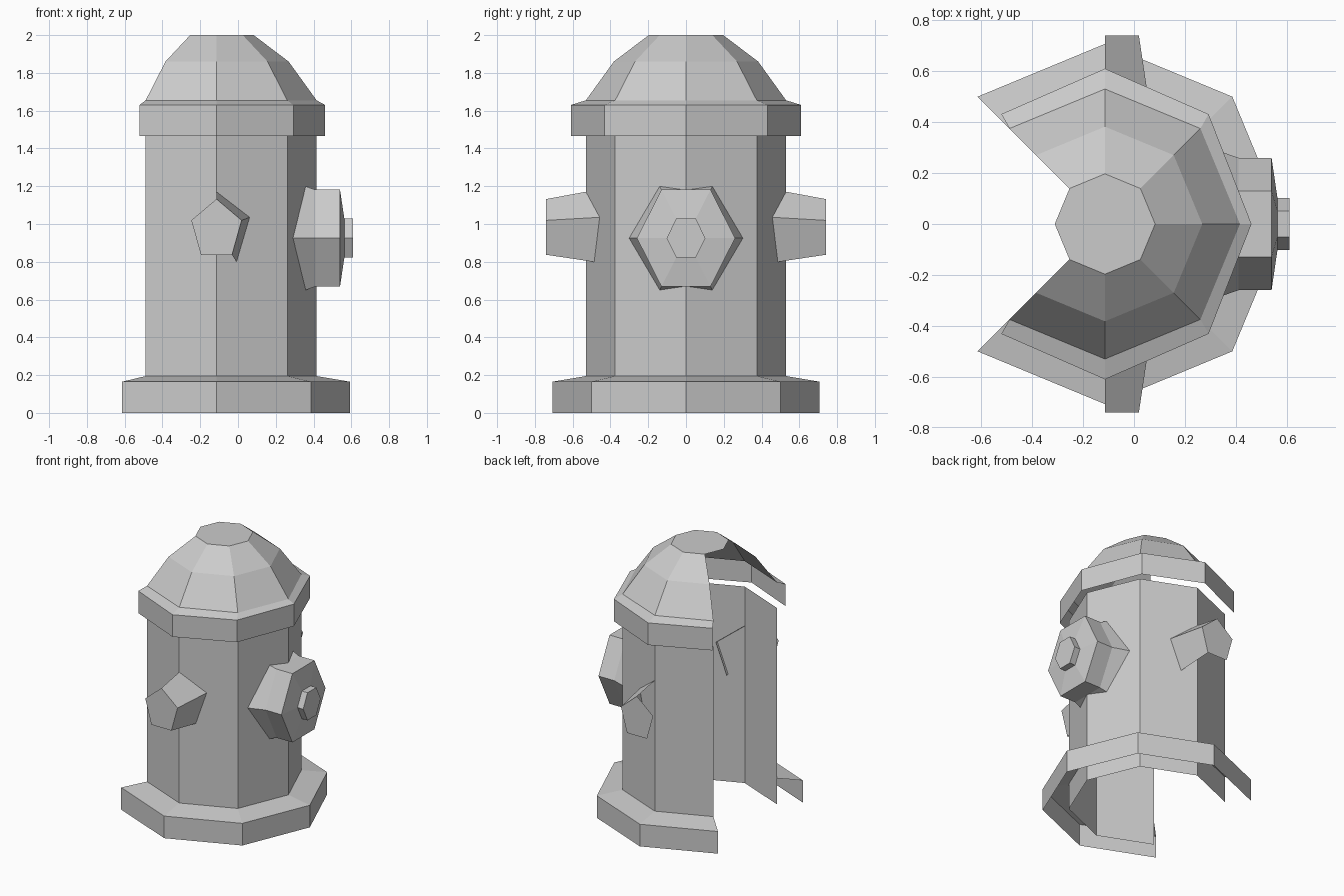
import bpy, bmesh
from math import sin, cos, radians

if "Cube" in bpy.data.objects:
    bpy.data.objects.remove(bpy.data.objects["Cube"])

CX = -0.114          # x of the vertical axis
BODY_R = 0.53


def loft(name, rings, spans, closed=False, cap=False, mirror_y=False):
    """Join successive rings of points; optionally close around and cap the last."""
    bm = bmesh.new()
    vs = [[bm.verts.new(p) for p in ring] for ring in rings]
    n = len(vs[0])
    for a, b in zip(vs, vs[1:]):
        for i in range(n if closed else spans):
            j = (i + 1) % n
            bm.faces.new((a[i], a[j], b[j], b[i]))
    if cap:
        bm.faces.new(vs[-1])
    if mirror_y:
        for v in bm.verts:
            v.co.y *= -1
        bmesh.ops.reverse_faces(bm, faces=bm.faces[:])
    loose = [v for v in bm.verts if not v.link_faces]
    bmesh.ops.delete(bm, geom=loose, context='VERTS')
    me = bpy.data.meshes.new(name)
    bm.to_mesh(me)
    bm.free()
    ob = bpy.data.objects.new(name, me)
    bpy.context.collection.objects.link(ob)
    return ob


def octagon(r, z, sx=1.0):
    # starts at -135 degrees, so the first six spans leave the -x side open
    return [(CX + sx * r * cos(radians(a)), r * sin(radians(a)), z)
            for a in range(-135, 225, 45)]


# Open-backed octagonal shells
loft("barrel", [octagon(BODY_R, 0), octagon(BODY_R, 1.465)], 6)
loft("base_flange", [octagon(0.707, 0), octagon(0.707, 0.165),
                     octagon(BODY_R, 0.195)], 6)
loft("bonnet", [octagon(0.61, 1.465, 0.943), octagon(0.61, 1.63, 0.943),
                octagon(BODY_R, 1.655), octagon(0.382, 1.86),
                octagon(0.197, 2.0)], 6, cap=True)

# Side nozzles: pentagon caps with only the two +x walls, flared into the barrel
inner, outer = [], []
for a in (-54, 18, 90, 162, 234):
    c, s = 0.14 * cos(radians(a)), 0.163 * sin(radians(a))
    y = BODY_R - 0.414 * abs(c) * 1.3 - 0.015
    k = 1 + 1.13 * (0.74 - y)
    inner.append((CX + k * c, -y, 0.969 + k * s))
    outer.append((CX + c, -0.74, 0.969 + s))
loft("front_nozzle", [inner, outer], 2, cap=True)
loft("rear_nozzle", [inner, outer], 2, cap=True, mirror_y=True)


# Main hexagonal outlet on +x
def hexagon(x, ry, rz):
    return [(x, ry * cos(radians(a)), 0.925 + rz * sin(radians(a)))
            for a in range(0, 360, 60)]


flare = []
for x, y, z in hexagon(0, 0.26, 0.296):
    d = 0.414 * abs(y) * 1.12 + 0.012
    k = 1 + 1.3 * d
    flare.append((0.413 - d, y * k, 0.925 + (z - 0.925) * k))
loft("main_outlet", [flare, hexagon(0.41, 0.26, 0.296), hexagon(0.54, 0.26, 0.296),
                     hexagon(0.563, 0.103, 0.119), hexagon(0.61, 0.103, 0.119)],
     6, closed=True, cap=True)
